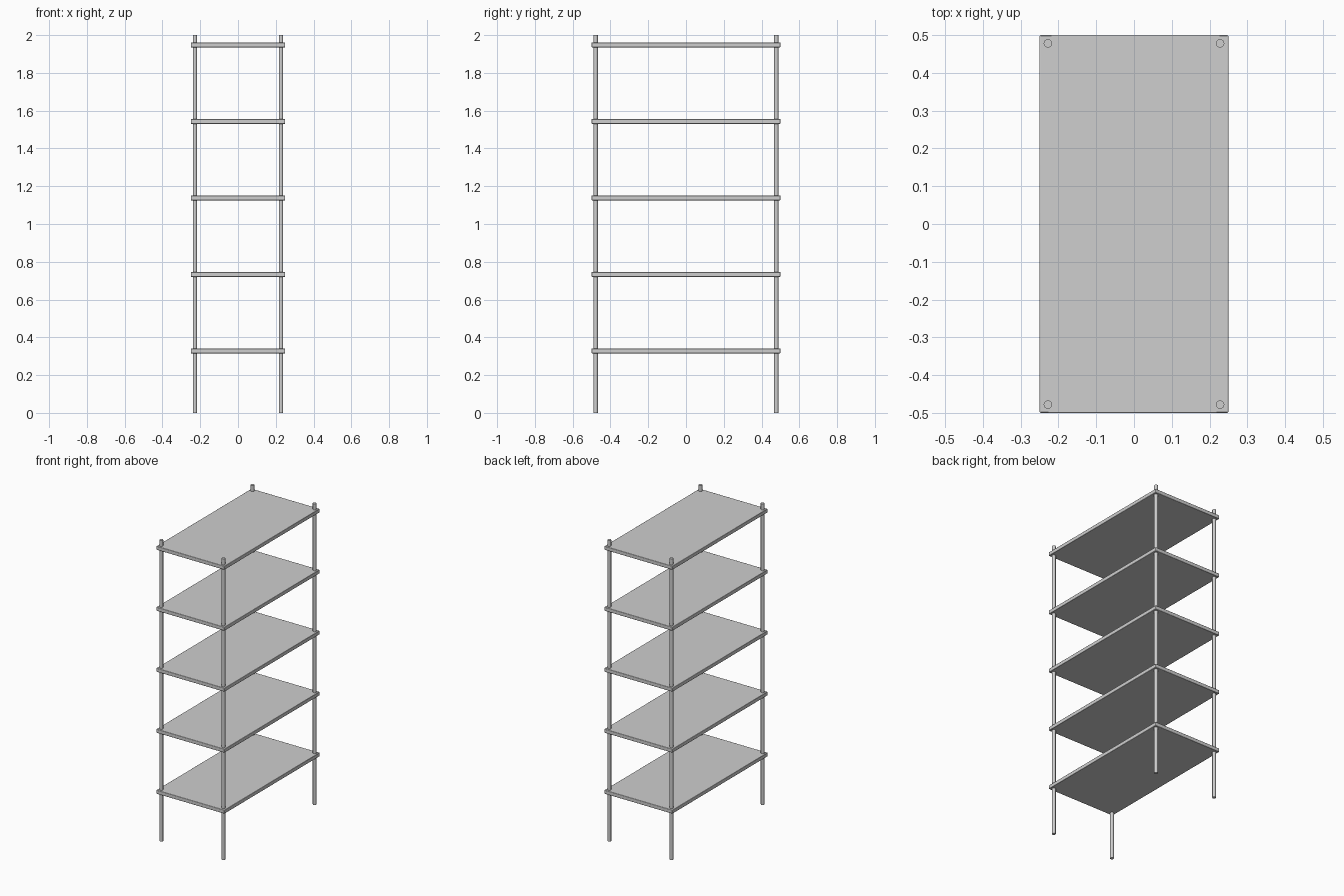
import bpy

cube = bpy.data.objects.get("Cube")
if cube:
    bpy.data.objects.remove(cube, do_unlink=True)

# Overall dimensions
WIDTH, DEPTH, HEIGHT = 0.5, 1.0, 2.0
SHELF_THICKNESS = 0.025
SHELF_COUNT = 5
LOWEST_SHELF, SHELF_SPACING = 0.328, 0.405
POST_RADIUS = 0.011
POST_X, POST_Y = 0.228, 0.478

# Single light grey finish
grey = bpy.data.materials.new("light_grey")
grey.use_nodes = True
colour = (0.62, 0.62, 0.62, 1)
grey.diffuse_color = colour
grey.node_tree.nodes["Principled BSDF"].inputs["Base Color"].default_value = colour


def finish(name):
    """Name the active object, colour it and smooth its rounded sides."""
    obj = bpy.context.object
    obj.name = name
    obj.data.materials.append(grey)
    bpy.ops.object.shade_smooth_by_angle()
    return obj


# Flat shelves with softened edges
for i in range(SHELF_COUNT):
    z = LOWEST_SHELF + i * SHELF_SPACING
    bpy.ops.mesh.primitive_cube_add(size=1, location=(0, 0, z))
    bpy.context.object.scale = (WIDTH, DEPTH, SHELF_THICKNESS)
    bpy.ops.object.transform_apply(location=False, rotation=False, scale=True)
    shelf = finish(f"shelf_{i + 1}")
    bevel = shelf.modifiers.new("soft_edges", "BEVEL")
    bevel.width = 0.003
    bevel.segments = 2

# Round corner posts running through every shelf
for side, x in (("left", POST_X), ("right", -POST_X)):
    for end, y in (("front", -POST_Y), ("back", POST_Y)):
        bpy.ops.mesh.primitive_cylinder_add(
            vertices=32, radius=POST_RADIUS, depth=HEIGHT,
            location=(x, y, HEIGHT / 2))
        finish(f"{end}_{side}_post")
